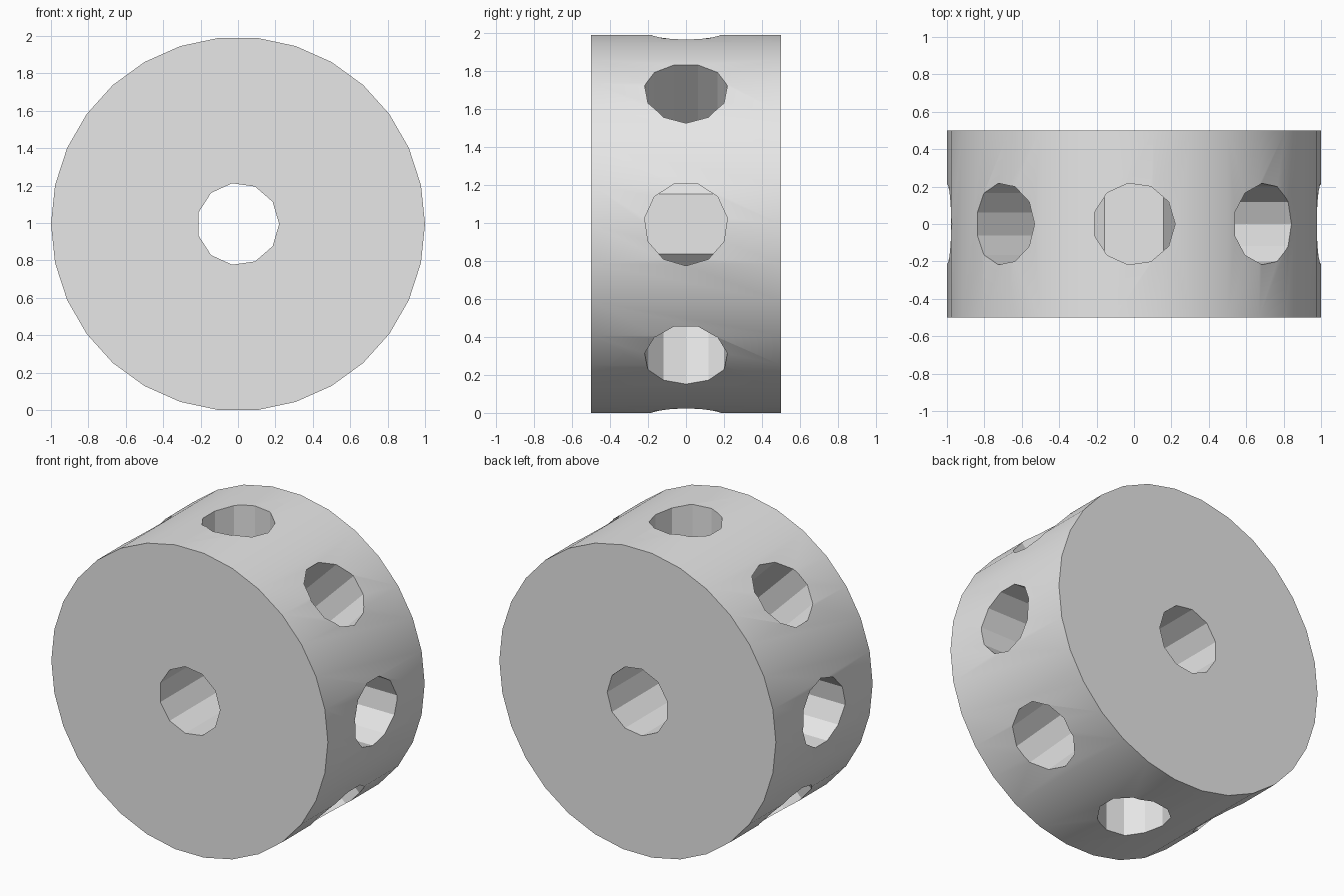
import bpy, bmesh
from math import cos, sin, pi, radians
from mathutils import Matrix

cube = bpy.data.objects.get("Cube")
if cube:
    bpy.data.objects.remove(cube, do_unlink=True)

RADIUS, HALF_WIDTH, HOLE_RADIUS, FLOOR_RADIUS = 1.0, 0.5, 0.22, 0.38
SIDES, HOLE_SIDES, HOLE_COUNT = 30, 11, 8
CENTRE = Matrix.Translation((0, 0, RADIUS * cos(pi / SIDES)))

grey = bpy.data.materials.new("plain grey")
grey.use_nodes = True
colour = (0.8, 0.8, 0.8, 1)
grey.diffuse_color = colour
grey.node_tree.nodes["Principled BSDF"].inputs["Base Color"].default_value = colour


def prism(name, sides, radius, low, high, turn):
    """Closed prism along local z with a corner on +x, turned about the hub centre."""
    bm = bmesh.new()
    ring = [bm.verts.new((radius * cos(2 * pi * i / sides),
                          radius * sin(2 * pi * i / sides), low)) for i in range(sides)]
    base = bm.faces.new(ring)
    top = bmesh.ops.extrude_face_region(bm, geom=[base])["geom"]
    bmesh.ops.translate(bm, vec=(0, 0, high - low),
                        verts=[v for v in top if isinstance(v, bmesh.types.BMVert)])
    bmesh.ops.recalc_face_normals(bm, faces=bm.faces)
    bm.transform(CENTRE @ turn)
    mesh = bpy.data.meshes.new(name)
    bm.to_mesh(mesh)
    bm.free()
    mesh.materials.append(grey)
    obj = bpy.data.objects.new(name, mesh)
    bpy.context.collection.objects.link(obj)
    return obj


# Drum body, lying along y
along_y = Matrix.Rotation(pi / 2, 4, "X")
drum = prism("drum", SIDES, RADIUS, -HALF_WIDTH, HALF_WIDTH, along_y)

# Axle bore right through, and blind holes around the rim that run into each other
cutters = [prism("axle_bore_cutter", HOLE_SIDES, HOLE_RADIUS, -0.7, 0.7, along_y)]
for i in range(HOLE_COUNT):
    turn = Matrix.Rotation(2 * pi * i / HOLE_COUNT, 4, "Y")
    cutters.append(prism(f"rim_hole_cutter_{i + 1}", HOLE_SIDES, HOLE_RADIUS,
                         FLOOR_RADIUS, 1.2, turn))

bpy.ops.object.select_all(action="DESELECT")
bpy.context.view_layer.objects.active = drum
drum.select_set(True)
for cutter in cutters:
    cutter.hide_render = True
    cut = drum.modifiers.new(cutter.name, "BOOLEAN")
    cut.operation, cut.solver, cut.object = "DIFFERENCE", "EXACT", cutter
    bpy.ops.object.modifier_apply(modifier=cut.name)
for cutter in cutters:
    bpy.data.objects.remove(cutter, do_unlink=True)

# Smooth rim, faceted holes
bpy.ops.object.shade_smooth_by_angle(angle=radians(30))
